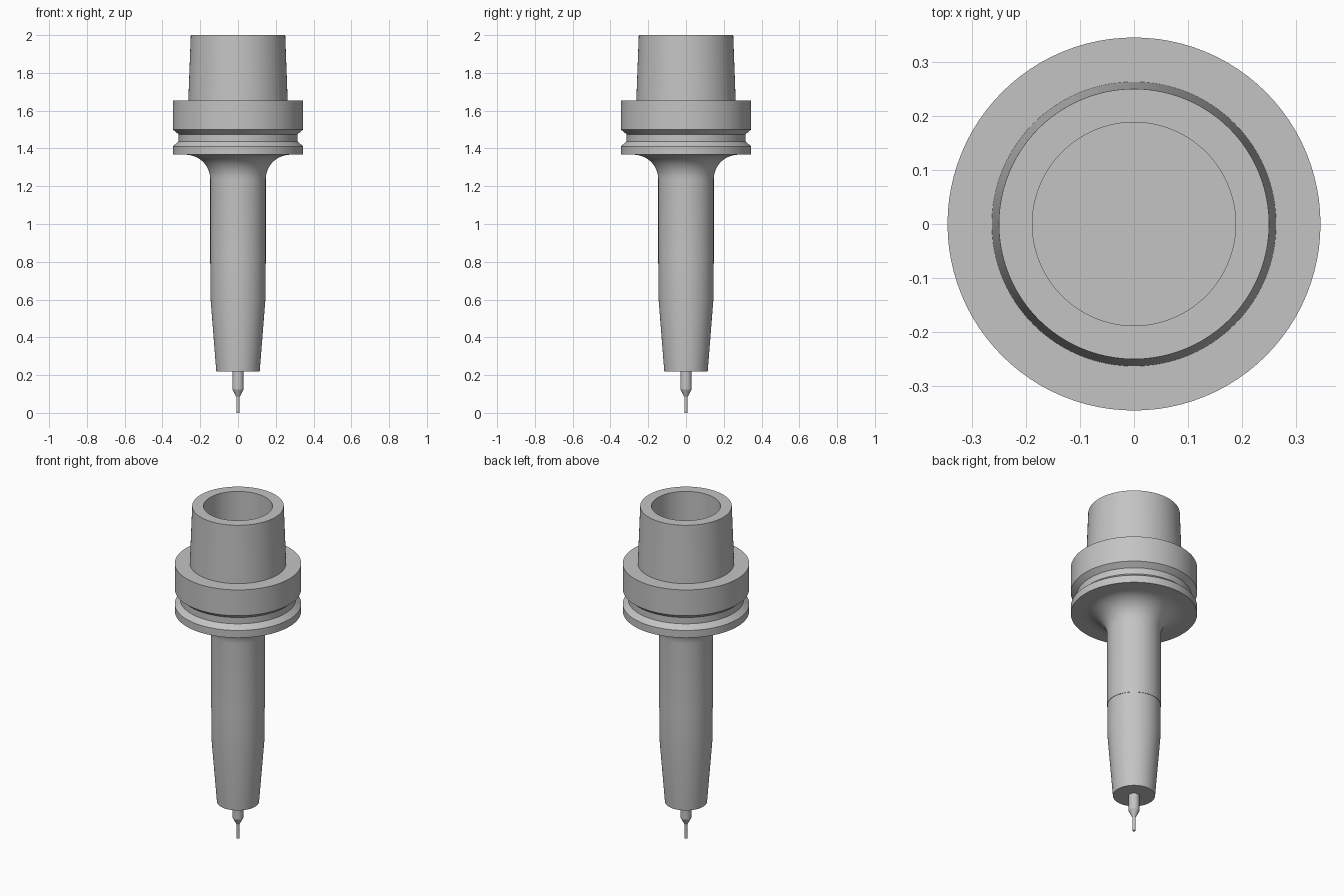
import bpy, bmesh, math

cube = bpy.data.objects.get("Cube")
if cube:
    bpy.data.objects.remove(cube, do_unlink=True)

steel = bpy.data.materials.new("steel grey")
steel.use_nodes = True
COLOUR = (0.55, 0.55, 0.55, 1)
steel.diffuse_color = COLOUR
steel.node_tree.nodes["Principled BSDF"].inputs["Base Color"].default_value = COLOUR


def lathe(name, profile, sides=96):
    """Spin an (r, z) profile around z; points with r = 0 close the ends."""
    bm = bmesh.new()
    verts = [bm.verts.new((r, 0, z)) for r, z in profile]
    edges = [bm.edges.new(pair) for pair in zip(verts, verts[1:])]
    bmesh.ops.spin(bm, geom=verts + edges, cent=(0, 0, 0), axis=(0, 0, 1),
                   angle=math.tau, steps=sides, use_duplicate=False)
    bmesh.ops.remove_doubles(bm, verts=bm.verts, dist=0.0001)
    bmesh.ops.recalc_face_normals(bm, faces=bm.faces)
    mesh = bpy.data.meshes.new(name)
    bm.to_mesh(mesh)
    bm.free()
    mesh.materials.append(steel)
    obj = bpy.data.objects.new(name, mesh)
    bpy.context.collection.objects.link(obj)
    bpy.ops.object.select_all(action='DESELECT')
    obj.select_set(True)
    bpy.context.view_layer.objects.active = obj
    bpy.ops.object.shade_smooth_by_angle(angle=math.radians(25))
    return obj


# Shaft fillet: quarter arc from the vertical shaft to the flange underside
SHAFT, FILLET, FLANGE_Z = 0.147, 0.13, 1.367
fillet = [(SHAFT + FILLET * (1 - math.cos(a)), FLANGE_Z - FILLET * (1 - math.sin(a)))
          for a in (math.pi / 2 * i / 12 for i in range(13))]

# Holder body: tapered nose, shaft, grooved flange, hollow tapered shank
lathe("holder_body",
      [(0, 0.22), (0.115, 0.22), (0.145, 0.6), (0.145, 0.79), (SHAFT, 0.79)]
      + fillet
      + [(0.345, FLANGE_Z), (0.345, 1.411), (0.315, 1.437), (0.315, 1.475),
         (0.345, 1.5), (0.345, 1.655), (0.263, 1.655), (0.25, 2.0),
         (0.188, 2.0), (0.188, 1.655), (0, 1.655)])

# Cutting tool: round shank, cone and thin tip
lathe("cutter_tool",
      [(0, 0), (0.009, 0), (0.009, 0.085), (0.03, 0.125), (0.03, 0.23), (0, 0.23)], 48)
